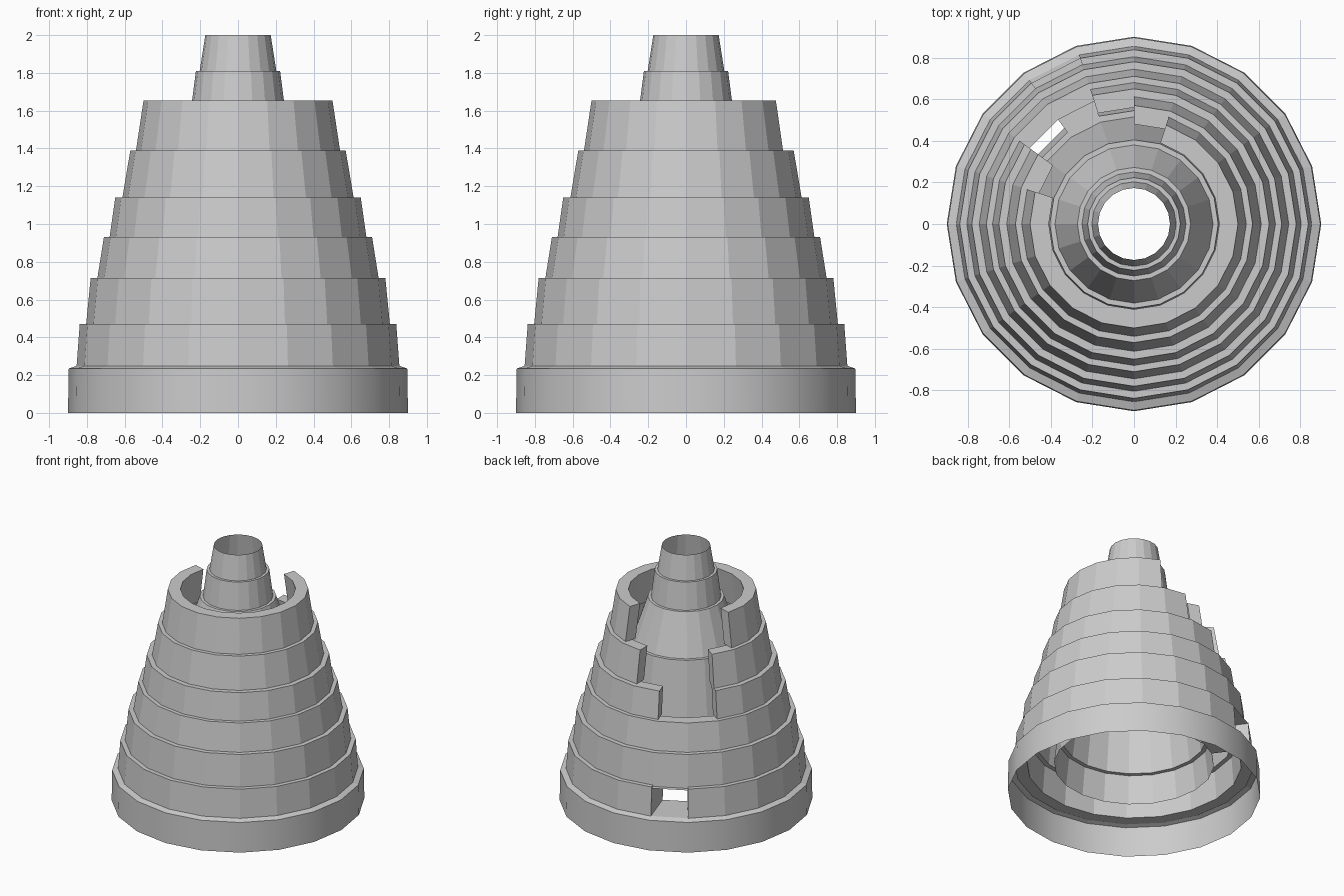
import bpy, bmesh, math

if "Cube" in bpy.data.objects:
    bpy.data.objects.remove(bpy.data.objects["Cube"])

SIDES = 20
STEP = math.tau / SIDES


def add_object(name, bm):
    bmesh.ops.recalc_face_normals(bm, faces=bm.faces)
    mesh = bpy.data.meshes.new(name)
    bm.to_mesh(mesh)
    bm.free()
    obj = bpy.data.objects.new(name, mesh)
    bpy.context.collection.objects.link(obj)
    return obj


def revolve(name, profile, first=0, count=SIDES, closed=False):
    """Sweep an (r, z) profile over a number of flat 18 degree panels."""
    bm = bmesh.new()
    full = count == SIDES
    cols = []
    for i in range(count if full else count + 1):
        a = (first + i) * STEP
        cols.append([bm.verts.new((r * math.cos(a), r * math.sin(a), z))
                     for r, z in profile])
    n = len(profile)
    for i in range(count):
        a, b = cols[i], cols[(i + 1) % len(cols)]
        for j in range(n if closed else n - 1):
            k = (j + 1) % n
            bm.faces.new((a[j], b[j], b[k], a[k]))
    if closed and not full:
        bm.faces.new(cols[0])
        bm.faces.new(cols[-1][::-1])
    return add_object(name, bm)


# Base skirt: smooth thin wall, then a flat ledge folding inwards
skirt = revolve("base_skirt", [(0.9, 0), (0.896, 0.235)])
for face in skirt.data.polygons:
    face.use_smooth = True
revolve("base_ledge", [(0.896, 0.235), (0.85, 0.25), (0.80, 0.25)])

# Thick outer tiers: bottom z, top z, bottom radius, top radius,
# first panel after the gap, panels present
WALL = 0.09
tiers = [
    (0.24, 0.47, 0.855, 0.838, 7, 19),   # one panel left out as a window
    (0.46, 0.715, 0.805, 0.78, 0, 20),
    (0.71, 0.93, 0.745, 0.71, 0, 20),
    (0.93, 1.14, 0.68, 0.65, 8, 18),
    (1.14, 1.39, 0.612, 0.57, 8, 17),
    (1.39, 1.655, 0.54, 0.50, 9, 15),
]
for i, (z0, z1, r0, r1, first, count) in enumerate(tiers):
    revolve(f"outer_tier_{i + 2}",
            [(r0, z0), (r1, z1), (r1 - WALL, z1), (r0 - WALL, z0)],
            first, count, closed=True)

# Open inner tower: a thin stepped shell hanging inside the tiers
revolve("inner_tower", [
    (0.173, 2.0), (0.203, 1.81), (0.223, 1.81), (0.25, 1.60),
    (0.272, 1.60), (0.38, 1.28), (0.405, 1.28), (0.515, 0.46),
    (0.545, 0.46)])
revolve("inner_tower_base", [(0.545, 0.46), (0.57, 0.24)], 7, 19)

# Window passage joining the outer wall to the inner tower
bm = bmesh.new()
ends = []
for r0, r1 in ((0.855, 0.838), (0.57, 0.545)):
    ends.append([bm.verts.new((r * math.cos(k * STEP), r * math.sin(k * STEP), z))
                 for k, r, z in ((6, r0, 0.25), (7, r0, 0.25),
                                 (7, r1, 0.46), (6, r1, 0.46))])
for j in range(4):
    k = (j + 1) % 4
    bm.faces.new((ends[0][j], ends[0][k], ends[1][k], ends[1][j]))
add_object("window_passage", bm)
